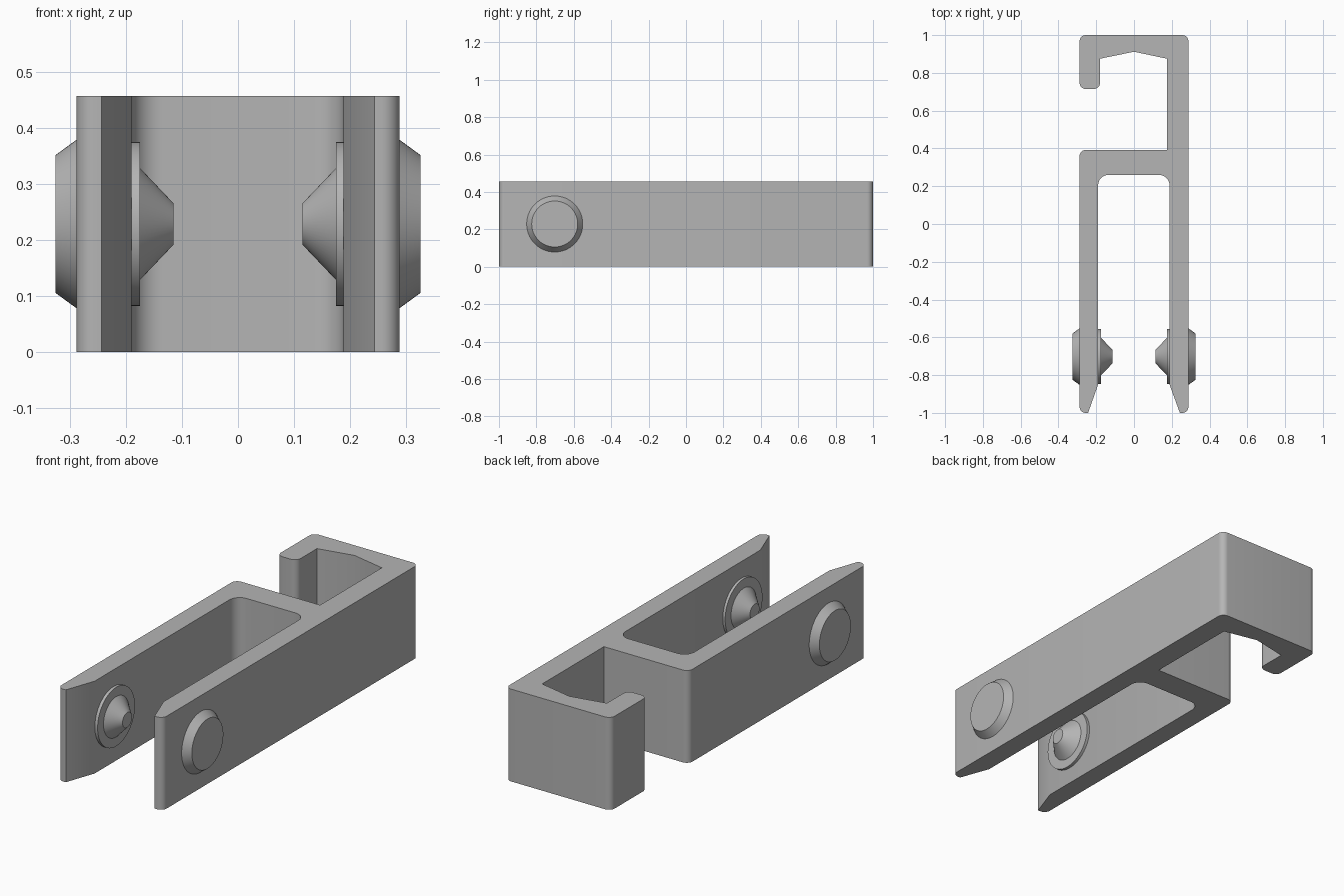
import bpy, bmesh, math
from mathutils import Vector, Matrix

cube = bpy.data.objects.get("Cube")
if cube:
    bpy.data.objects.remove(cube, do_unlink=True)

HEIGHT = 0.457
grey = bpy.data.materials.new("plain_grey")
grey.use_nodes = True
colour = (0.46, 0.46, 0.46, 1)
grey.diffuse_color = colour
grey.node_tree.nodes["Principled BSDF"].inputs["Base Color"].default_value = colour


def finish(name, bm):
    bmesh.ops.recalc_face_normals(bm, faces=bm.faces)
    mesh = bpy.data.meshes.new(name)
    bm.to_mesh(mesh)
    bm.free()
    mesh.materials.append(grey)
    obj = bpy.data.objects.new(name, mesh)
    bpy.context.collection.objects.link(obj)
    bpy.ops.object.select_all(action="DESELECT")
    obj.select_set(True)
    bpy.context.view_layer.objects.active = obj
    bpy.ops.object.shade_smooth_by_angle(angle=math.radians(25))
    return obj


def rounded(corners, steps=8):
    """Outline with an arc of the given radius at each right-angled corner."""
    out = []
    for i, (x, y, r) in enumerate(corners):
        p = Vector((x, y))
        if r == 0:
            out.append(p)
            continue
        a = (Vector(corners[i - 1][:2]) - p).normalized() * r
        b = (Vector(corners[(i + 1) % len(corners)][:2]) - p).normalized() * r
        for k in range(steps + 1):
            t = k / steps * math.pi / 2
            out.append(p + a * (1 - math.sin(t)) + b * (1 - math.cos(t)))
    return out


# Clip body: hook at the back, crossbar, two tapered arms at the front
R = 0.032
outline = rounded([
    (0.288, -1, R), (0.288, 1, R), (-0.288, 1, R), (-0.288, 0.715, R),
    (-0.18, 0.715, R), (-0.18, 0.875, 0), (0, 0.912, 0), (0.175, 0.875, 0),
    (0.175, 0.392, 0), (-0.288, 0.392, R), (-0.288, -1, R), (-0.243, -1, 0),
    (-0.19, -0.85, 0), (-0.19, 0.26, 0.055), (0.188, 0.26, 0.055),
    (0.188, -0.85, 0), (0.243, -1, 0),
])
bm = bmesh.new()
base = bm.faces.new([bm.verts.new((p.x, p.y, 0)) for p in outline])
ext = bmesh.ops.extrude_face_region(bm, geom=[base], use_keep_orig=True)
top = [v for v in ext["geom"] if isinstance(v, bmesh.types.BMVert)]
bmesh.ops.translate(bm, verts=top, vec=(0, 0, HEIGHT))
finish("clip_body", bm)

# Pivot studs: bevelled cap outside the arm, collar and blunt cone inside
STUD = [(0.325, 0), (0.325, 0.123), (0.288, 0.15), (0.188, 0.146),
        (0.175, 0.146), (0.175, 0.1), (0.115, 0.037), (0.115, 0)]
for side, name in ((1, "left_pivot_stud"), (-1, "right_pivot_stud")):
    bm = bmesh.new()
    verts = [bm.verts.new((side * x, 0, r)) for x, r in STUD]
    edges = [bm.edges.new(pair) for pair in zip(verts, verts[1:])]
    bmesh.ops.spin(bm, geom=verts + edges, cent=(0, 0, 0), axis=(1, 0, 0),
                   angle=math.tau, steps=64)
    bmesh.ops.remove_doubles(bm, verts=bm.verts, dist=0.0001)
    bmesh.ops.transform(bm, verts=bm.verts,
                        matrix=Matrix.Translation((0, -0.702, HEIGHT / 2)))
    finish(name, bm)
